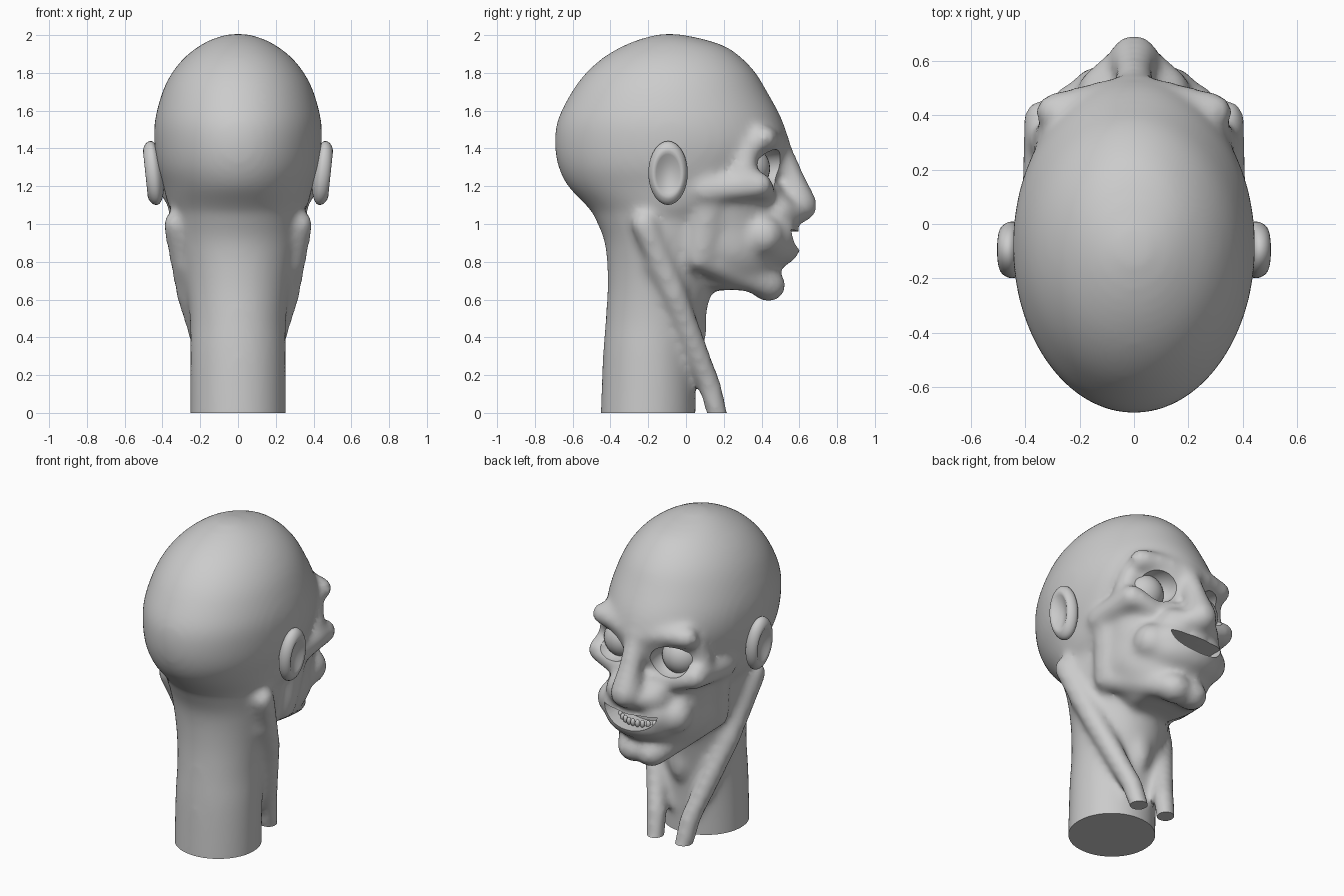
import bpy, bmesh, math
from mathutils import Vector, Matrix

if "Cube" in bpy.data.objects:
    bpy.data.objects.remove(bpy.data.objects["Cube"])


def finish(bm, name):
    me = bpy.data.meshes.new(name)
    bmesh.ops.recalc_face_normals(bm, faces=bm.faces)
    bm.to_mesh(me)
    bm.free()
    ob = bpy.data.objects.new(name, me)
    bpy.context.collection.objects.link(ob)
    return ob


def select(ob):
    bpy.ops.object.select_all(action='DESELECT')
    ob.select_set(True)
    bpy.context.view_layer.objects.active = ob


def smooth(ob, angle=40):
    select(ob)
    bpy.ops.object.shade_smooth_by_angle(angle=math.radians(angle))


def apply_mod(ob, kind, **settings):
    mod = ob.modifiers.new(kind.title(), kind)
    for k, v in settings.items():
        setattr(mod, k, v)
    select(ob)
    bpy.ops.object.modifier_apply(modifier=mod.name)


def blob(bm, c, r, seg=20):
    r = (r, r, r) if isinstance(r, (int, float)) else r
    bmesh.ops.create_uvsphere(bm, u_segments=seg, v_segments=seg // 2 + 2, radius=1,
                              matrix=Matrix.Translation(c) @ Matrix.Diagonal((*r, 1)))


def blobs(bm, c, r):
    for s in ((1, -1) if c[0] else (1,)):
        blob(bm, (c[0] * s, c[1], c[2]), r)


def strand(bm, *pts):
    # mirrored tapering capsules through (x, y, z, radius) points
    for p, q in zip(pts, pts[1:]):
        for s in ((1, -1) if p[0] or q[0] else (1,)):
            a, b = (Vector((k[0] * s, k[1], k[2])) for k in (p, q))
            rot = Vector((0, 0, 1)).rotation_difference(b - a)
            new = bmesh.ops.create_uvsphere(bm, u_segments=16, v_segments=10, radius=1)
            for v in new['verts']:
                top = v.co.z > -.001
                v.co = (b if top else a) + rot @ v.co * (q[3] if top else p[3])


def spline(rows, steps=4):
    # Catmull-Rom through the ring parameters
    v = [Vector(r) for r in rows]
    out = []
    for i in range(len(v) - 1):
        p0, p1, p2, p3 = v[max(i - 1, 0)], v[i], v[i + 1], v[min(i + 2, len(v) - 1)]
        for k in range(steps):
            t = k / steps
            out.append(p1 + (p2 - p0) * (t / 2) + (2 * p0 - 5 * p1 + 4 * p2 - p3) * (t * t / 2)
                       + (3 * p1 - p0 - 3 * p2 + p3) * (t ** 3 / 2))
    return out + [v[-1]]


def loft(bm, rings, n=64):
    # elliptical rings: z, back y, front y, half width
    loops = []
    for z, y0, y1, hw in spline(rings):
        loops.append([bm.verts.new((hw * math.cos(2 * math.pi * i / n),
                      (y0 + y1) / 2 + (y1 - y0) / 2 * math.sin(2 * math.pi * i / n), z))
                      for i in range(n)])
    for a, b in zip(loops, loops[1:]):
        for i in range(n):
            j = (i + 1) % n
            bm.faces.new((a[i], a[j], b[j], b[i]))
    bm.faces.new(loops[0][::-1])
    bm.faces.new(loops[-1])


bm = bmesh.new()
# cranium
loft(bm, [(1.0, -.44, .2, .32), (1.1, -.53, .40, .37), (1.2, -.625, .48, .395),
          (1.3, -.675, .50, .425), (1.42, -.695, .54, .443), (1.55, -.68, .51, .44),
          (1.7, -.605, .43, .40), (1.8, -.53, .37, .35), (1.88, -.44, .295, .285),
          (1.94, -.34, .21, .21), (1.98, -.24, .09, .135), (2.006, -.14, -.04, .05)])
# neck
loft(bm, [(-.08, -.455, .05, .253), (.3, -.44, .06, .253), (.5, -.425, .10, .255),
          (.7, -.415, .15, .28), (.9, -.43, .2, .32), (1.05, -.49, .25, .34),
          (1.2, -.55, .3, .36)])
# jaw and mid face
loft(bm, [(.65, .06, .42, .16), (.74, -.02, .49, .25), (.85, -.1, .51, .31),
          (1.0, -.15, .51, .325), (1.2, -.2, .52, .37)])
# brow ridge, cheekbones, masseters, jaw line, chin
strand(bm, (0, .49, 1.42, .068), (.17, .455, 1.455, .06), (.295, .415, 1.455, .068))
strand(bm, (.3, .33, 1.4, .065), (.32, .30, 1.28, .07), (.33, .33, 1.22, .075))
strand(bm, (.23, .42, 1.165, .06), (.335, .385, 1.205, .075), (.335, .1, 1.18, .08))
strand(bm, (.27, .12, 1.1, .11), (.24, .08, .85, .1))
strand(bm, (.26, .07, .82, .075), (.1, .41, .69, .08))
blobs(bm, (.06, .435, .675), (.105, .095, .088))
# buccal bulge, muzzle and the sides of the nose
blobs(bm, (.21, .41, .94), .11)
blobs(bm, (0, .405, .9), (.26, .21, .15))
blobs(bm, (.13, .46, .95), (.11, .125, .11))
blobs(bm, (.1, .48, 1.06), (.11, .11, .1))
# nose
strand(bm, (0, .5, 1.38, .07), (0, .56, 1.24, .07), (0, .605, 1.1, .094))
strand(bm, (0, .59, 1.08, .08), (.08, .56, 1.06, .065))
# side neck muscles and throat
strand(bm, (.09, .185, -.08, .056), (.12, .125, .15, .063), (.265, -.07, .65, .07),
       (.325, -.22, 1.0, .073))
strand(bm, (.19, .0, .45, .06), (.26, -.14, .8, .09))
blobs(bm, (0, .05, .46), (.07, .065, .14))

head = finish(bm, "head")
apply_mod(head, 'REMESH', mode='VOXEL', voxel_size=0.02)
apply_mod(head, 'SMOOTH', factor=0.5, iterations=18)

# flat base
bm = bmesh.new()
bm.from_mesh(head.data)
cut = bmesh.ops.bisect_plane(bm, geom=bm.verts[:] + bm.edges[:] + bm.faces[:],
                             plane_co=(0, 0, 0), plane_no=(0, 0, 1), clear_inner=True)
rim = [e for e in cut['geom_cut'] if isinstance(e, bmesh.types.BMEdge)]
bmesh.ops.holes_fill(bm, edges=rim, sides=0)
bm.to_mesh(head.data)
bm.free()

# eye socket cutters
bm = bmesh.new()
for s in (1, -1):
    blob(bm, (.205 * s, .47, 1.295), (.115, .15, .1), 32)
sockets = finish(bm, "socket_cutter")

# smiling mouth cutter
bm = bmesh.new()
outline = [(.185 * math.cos(t), .97 + .11 * math.sin(t))
           for t in [math.pi + math.pi * i / 20 for i in range(21)]]
outline += [(.1, .965), (0, .96), (-.1, .965)]
front = [bm.verts.new((x, .90, z)) for x, z in outline]
back = [bm.verts.new((x, .42, z)) for x, z in outline]
bm.faces.new(front)
bm.faces.new(back[::-1])
for i in range(len(outline)):
    j = (i + 1) % len(outline)
    bm.faces.new((front[i], back[i], back[j], front[j]))
mouth = finish(bm, "mouth_cutter")

for cutter in (sockets, mouth):
    cutter.hide_render = True
    apply_mod(head, 'BOOLEAN', operation='DIFFERENCE', solver='FLOAT', object=cutter)
    bpy.data.objects.remove(cutter)
smooth(head, 45)

# eyeballs
for s, side in ((1, "right"), (-1, "left")):
    bm = bmesh.new()
    blob(bm, (.205 * s, .325, 1.295), .12, 32)
    smooth(finish(bm, "eyeball_" + side))

# lower teeth
bm = bmesh.new()
for i in range(-4, 5):
    x = i * .03
    blob(bm, (x, .535 - 3.2 * x * x, .885), (.015, .014, .024), 10)
smooth(finish(bm, "lower_teeth"))

# dished ears
for s, side in ((1, "right"), (-1, "left")):
    bm = bmesh.new()
    bmesh.ops.create_uvsphere(bm, u_segments=36, v_segments=24, radius=1,
                              matrix=Matrix.Rotation(math.pi / 2, 4, 'Y'))
    for v in bm.verts:
        r = math.hypot(v.co.y, v.co.z)
        if v.co.x > 0:
            v.co.x = max(0, 1 - r ** 4) ** .5 - .75 * max(0, 1 - (r / .72) ** 2)
    bmesh.ops.transform(bm, verts=bm.verts, matrix=Matrix.Diagonal((s, 1, 1, 1))
                        @ Matrix.Translation((.446, -.095, 1.27))
                        @ Matrix.Rotation(math.radians(6), 4, 'Y')
                        @ Matrix.Diagonal((.053, .104, .17, 1)))
    smooth(finish(bm, "ear_" + side), 60)
